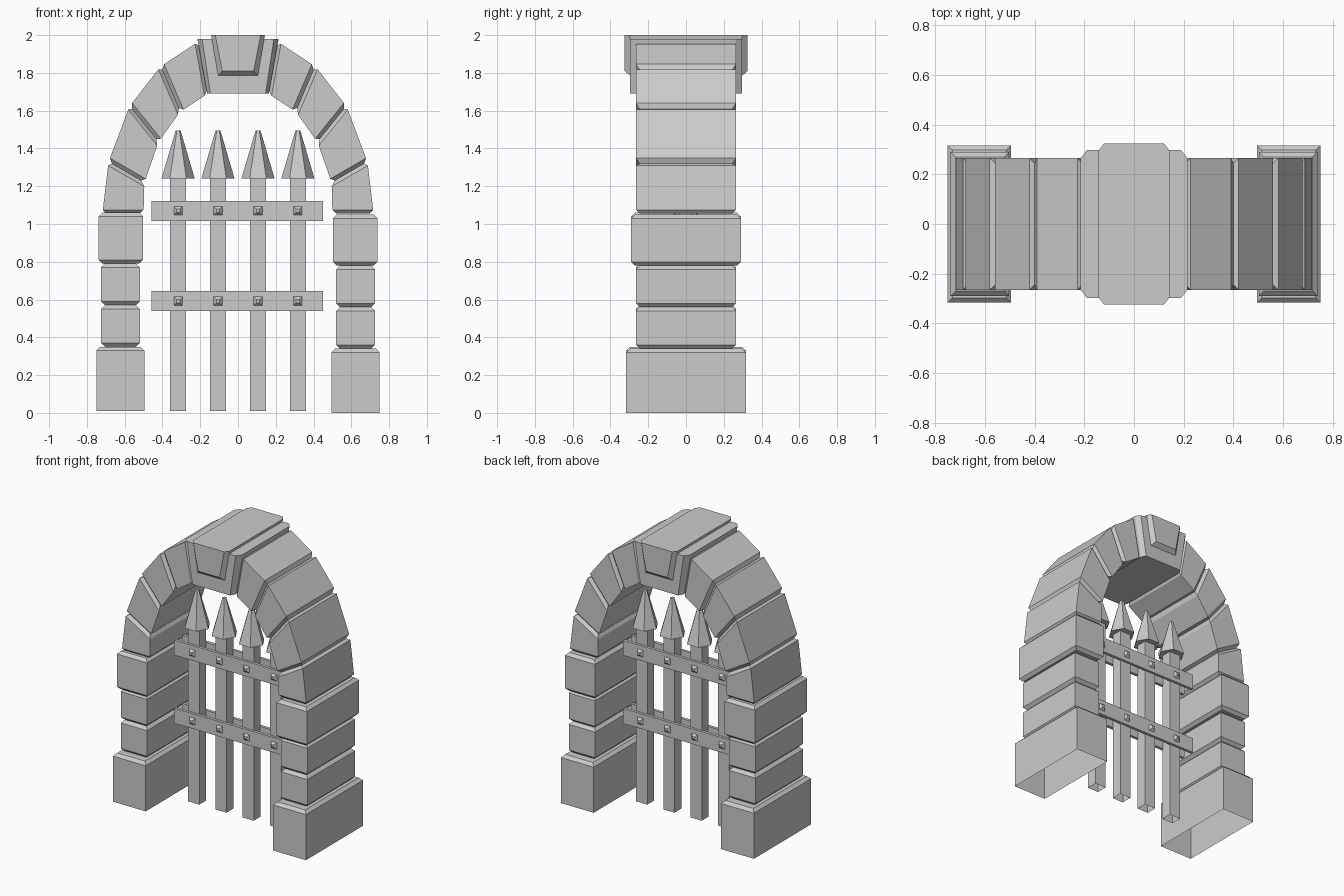
import bpy, bmesh, math
from mathutils import Matrix, Vector

if "Cube" in bpy.data.objects:
    bpy.data.objects.remove(bpy.data.objects["Cube"])


def finish(name, bm):
    bmesh.ops.recalc_face_normals(bm, faces=bm.faces[:])
    me = bpy.data.meshes.new(name)
    bm.to_mesh(me)
    bm.free()
    ob = bpy.data.objects.new(name, me)
    bpy.context.collection.objects.link(ob)
    return ob


def loft(bm, rings):
    """Bridge equal-sized rings of points and cap both ends."""
    vs = [[bm.verts.new(p) for p in r] for r in rings]
    n = len(vs[0])
    for a, b in zip(vs, vs[1:]):
        for i in range(n):
            j = (i + 1) % n
            bm.faces.new((a[i], a[j], b[j], b[i]))
    return bm.faces.new(vs[0]), bm.faces.new(vs[-1])


def stone(name, lower, upper, depth, chamfer=0.02, open_bottom=False):
    """Stone between two joint lines (outer, inner points in xz), chamfered at the joints."""
    bm = bmesh.new()

    def ring(line):
        (ox, oz), (ix, iz) = line
        return [(ox, -depth, oz), (ix, -depth, iz), (ix, depth, iz), (ox, depth, oz)]
    bottom, top = loft(bm, [ring(lower), ring(upper)])
    edges = list(top.edges)
    if open_bottom:
        bmesh.ops.delete(bm, geom=[bottom], context='FACES_ONLY')
    else:
        edges += list(bottom.edges)
    bmesh.ops.bevel(bm, geom=edges, offset=chamfer, segments=1, affect='EDGES', profile=0.5)
    return finish(name, bm)


def box(bm, x0, x1, y0, y1, z0, z1):
    return loft(bm, [[(x0, y0, z), (x1, y0, z), (x1, y1, z), (x0, y1, z)] for z in (z0, z1)])


def keystone(name, outer, inner, y_edge, y_face):
    """Wedge with raised front and back faces; outlines are (top half, bottom half, top z, bottom z)."""
    def ring(o, y):
        t, b, zt, zb = o
        return [(-t, y, zt), (-b, y, zb), (b, y, zb), (t, y, zt)]
    bm = bmesh.new()
    loft(bm, [ring(inner, -y_face), ring(outer, -y_edge), ring(outer, y_edge), ring(inner, y_face)])
    return finish(name, bm)


# Pillar stones: inner x, outer x, bottom z, top z, half depth
pillar = [(0.495, 0.75, 0.005, 0.345, 0.317), (0.52, 0.725, 0.345, 0.565, 0.265),
          (0.52, 0.725, 0.565, 0.785, 0.265), (0.503, 0.738, 0.785, 1.055, 0.29)]
# Arch joint lines: (outer point, inner point)
joints = [((0.718, 1.055), (0.50, 1.055)), ((0.685, 1.33), (0.495, 1.22)),
          ((0.573, 1.625), (0.42, 1.435)), ((0.408, 1.835), (0.305, 1.595)),
          ((0.21, 1.965), (0.16, 1.69))]

for side, label in ((-1, "left"), (1, "right")):
    for k, (xi, xo, z0, z1, d) in enumerate(pillar):
        dz = -0.005 * side
        stone(f"{label}_pillar_stone_{k + 1}", ((side * xo, z0 + dz), (side * xi, z0 + dz)),
              ((side * xo, z1 + dz), (side * xi, z1 + dz)), d, open_bottom=(k == 0))
    for k in range(4):
        lo, up = [[(side * x, z) for x, z in j] for j in joints[k:k + 2]]
        stone(f"{label}_arch_stone_{k + 1}", lo, up, 0.265)

# Keystone in two steps
keystone("keystone_back_wedge", (0.215, 0.163, 1.98, 1.69), (0.19, 0.146, 1.98, 1.69), 0.265, 0.297)
keystone("keystone_front_wedge", (0.142, 0.105, 2.0, 1.785), (0.12, 0.083, 2.0, 1.81), 0.297, 0.325)

# Gate bars with hexagonal spear tips
bar_x = [-0.317, -0.106, 0.106, 0.317]
bars, tips = bmesh.new(), bmesh.new()
for x in bar_x:
    bottom, _ = box(bars, x - 0.043, x + 0.043, -0.038, 0.038, 0.01, 1.26)
    bmesh.ops.delete(bars, geom=[bottom], context='FACES_ONLY')
    loft(tips, [[(x + r * math.cos(i * math.pi / 3), r * math.sin(i * math.pi / 3), z)
                 for i in range(6)] for r, z in ((0.088, 1.24), (0.013, 1.495))])
finish("gate_bars", bars)
finish("spear_tips", tips)

# Cross straps on both faces, with pyramid rivets
straps, rivets = bmesh.new(), bmesh.new()
for s in (-1, 1):
    for z in (0.592, 1.07):
        y0, y1 = sorted((s * 0.034, s * 0.055))
        box(straps, -0.457, 0.45, y0, y1, z - 0.053, z + 0.053)
        for x in bar_x:
            loft(rivets, [[(x + r * a, y * s, z + r * b) for a, b in ((-1, -1), (1, -1), (1, 1), (-1, 1))]
                          for r, y in ((0.024, 0.054), (0.009, 0.07))])
finish("cross_straps", straps)
finish("rivets", rivets)
